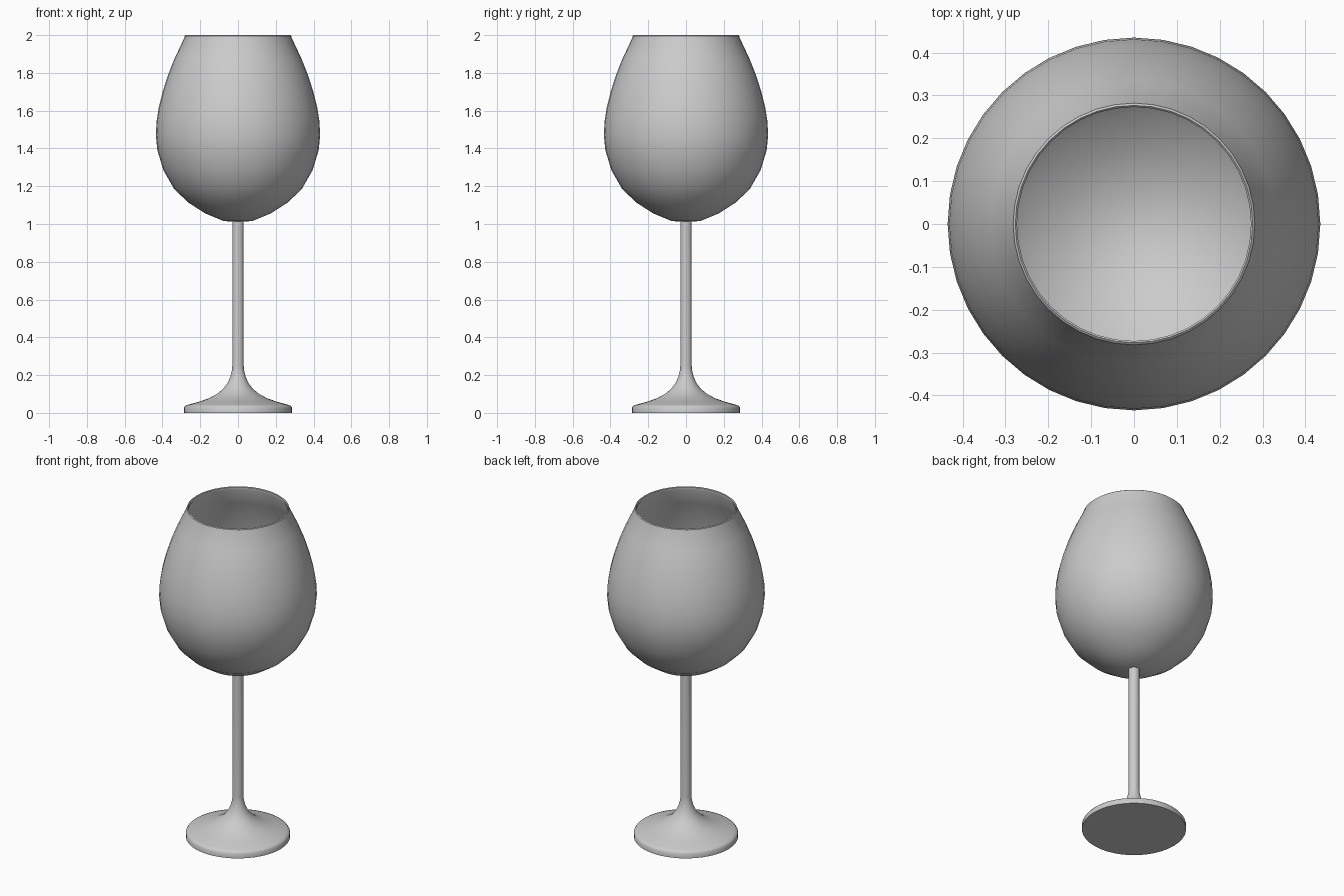
import bpy, bmesh, math

if "Cube" in bpy.data.objects:
    bpy.data.objects.remove(bpy.data.objects["Cube"])

SEGMENTS = 40


def lathe(name, profile):
    """Spin a (radius, height) profile around z; zero radii become poles."""
    bm = bmesh.new()
    rings = []
    for r, z in profile:
        if r == 0:
            rings.append([bm.verts.new((0, 0, z))] * SEGMENTS)
        else:
            rings.append([bm.verts.new((r * math.cos(a), r * math.sin(a), z))
                          for a in (2 * math.pi * i / SEGMENTS for i in range(SEGMENTS))])
    for low, high in zip(rings, rings[1:]):
        for i in range(SEGMENTS):
            j = (i + 1) % SEGMENTS
            corners = list(dict.fromkeys((low[i], low[j], high[j], high[i])))
            bm.faces.new(corners)
    bmesh.ops.recalc_face_normals(bm, faces=bm.faces)
    mesh = bpy.data.meshes.new(name)
    bm.to_mesh(mesh)
    bm.free()
    obj = bpy.data.objects.new(name, mesh)
    bpy.context.collection.objects.link(obj)
    bpy.ops.object.select_all(action='DESELECT')
    obj.select_set(True)
    bpy.context.view_layer.objects.active = obj
    bpy.ops.object.shade_smooth_by_angle(angle=math.radians(35))
    return obj


def inset(profile, thickness):
    """Offset a profile towards the axis to get the inner wall."""
    result = []
    for i, (r, z) in enumerate(profile):
        a, b = profile[max(i - 1, 0)], profile[min(i + 1, len(profile) - 1)]
        dr, dz = b[0] - a[0], b[1] - a[1]
        length = math.hypot(dr, dz)
        result.append((max(r - thickness * dz / length, 0), z + thickness * dr / length))
    return result


# Bowl: outer wall, rounded rim, inner wall
outer = [(0.075, 1.015), (0.175, 1.057), (0.265, 1.115), (0.339, 1.187),
         (0.395, 1.285), (0.427, 1.39), (0.435, 1.47), (0.431, 1.545),
         (0.419, 1.62), (0.399, 1.7), (0.37, 1.79), (0.334, 1.88), (0.284, 1.986)]
inner = inset(outer, 0.012)
lathe("bowl", [(0, 1.013)] + outer + [(0.282, 1.996), (0.277, 2.0), (0.273, 1.996)]
      + inner[::-1] + [(0, 1.024)])

# Foot flaring up into the stem
lathe("stem_and_foot", [
    (0, 0), (0.287, 0), (0.287, 0.027), (0.28, 0.037), (0.265, 0.043),
    (0.21, 0.058), (0.155, 0.077), (0.112, 0.1), (0.08, 0.126), (0.057, 0.155),
    (0.041, 0.19), (0.032, 0.225), (0.03, 0.255), (0.03, 1.016), (0, 1.016)])
